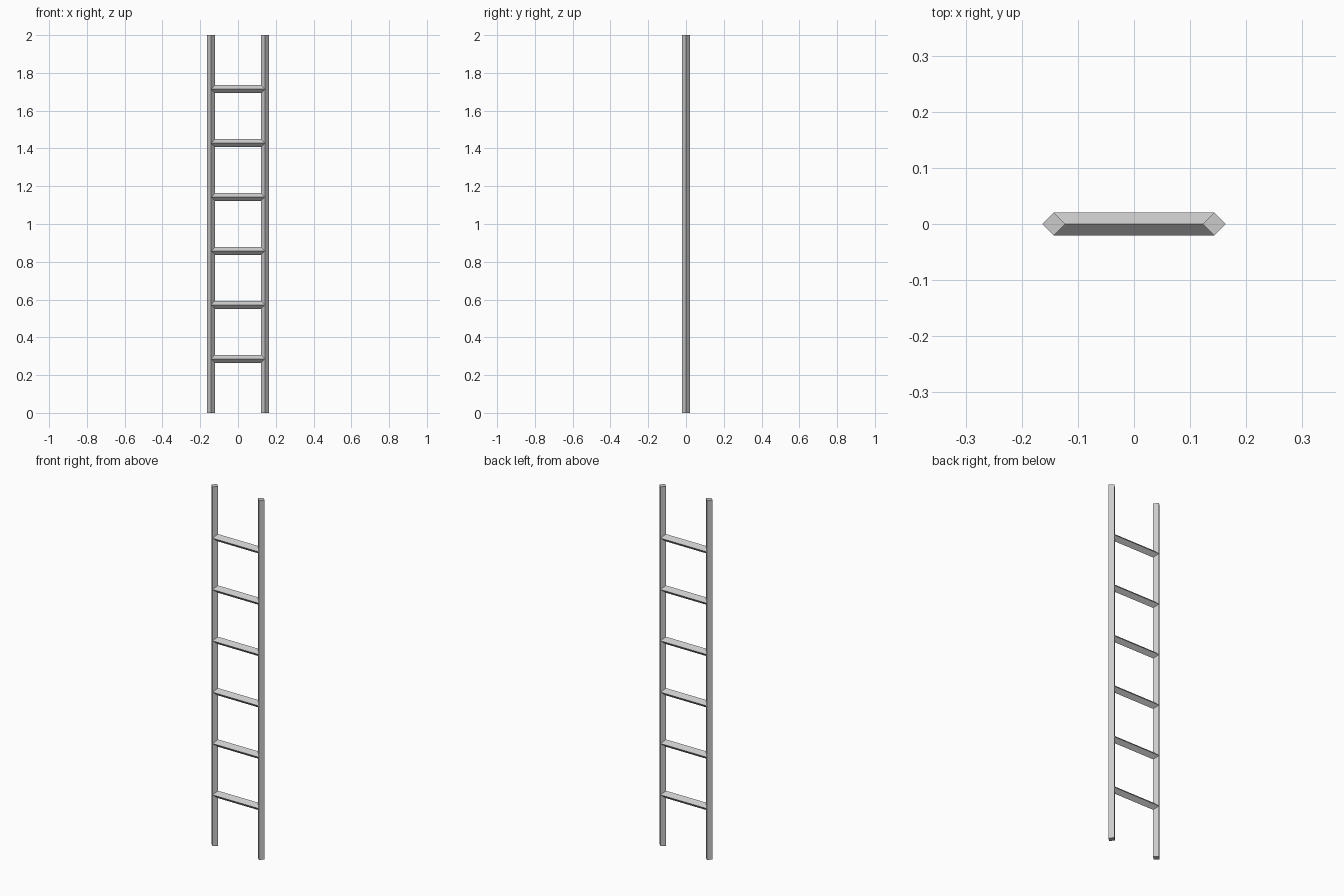
import bpy
import math

if "Cube" in bpy.data.objects:
    bpy.data.objects.remove(bpy.data.objects["Cube"])

HEIGHT = 2.0
RUNGS = 6
STEP = HEIGHT / (RUNGS + 1)   # rung spacing, also the rail spacing
R = 0.0205                    # half diagonal of the diamond section


def bar(name, length, location, rotation=(0, 0, 0), caps='NGON'):
    """Four-sided bar whose section stands on its corner."""
    bpy.ops.mesh.primitive_cylinder_add(vertices=4, radius=R, depth=length,
                                        end_fill_type=caps,
                                        location=location, rotation=rotation)
    obj = bpy.context.object
    obj.name = name
    return obj


# Upright side rails
for side, x in (("left", -STEP / 2), ("right", STEP / 2)):
    bar(f"{side}_rail", HEIGHT, (x, 0, HEIGHT / 2))

# Rungs, ending on the rail centre lines (ends hidden inside the rails)
for i in range(1, RUNGS + 1):
    bar(f"rung_{i}", STEP, (0, 0, i * STEP), (0, math.pi / 2, 0), caps='NOTHING')
